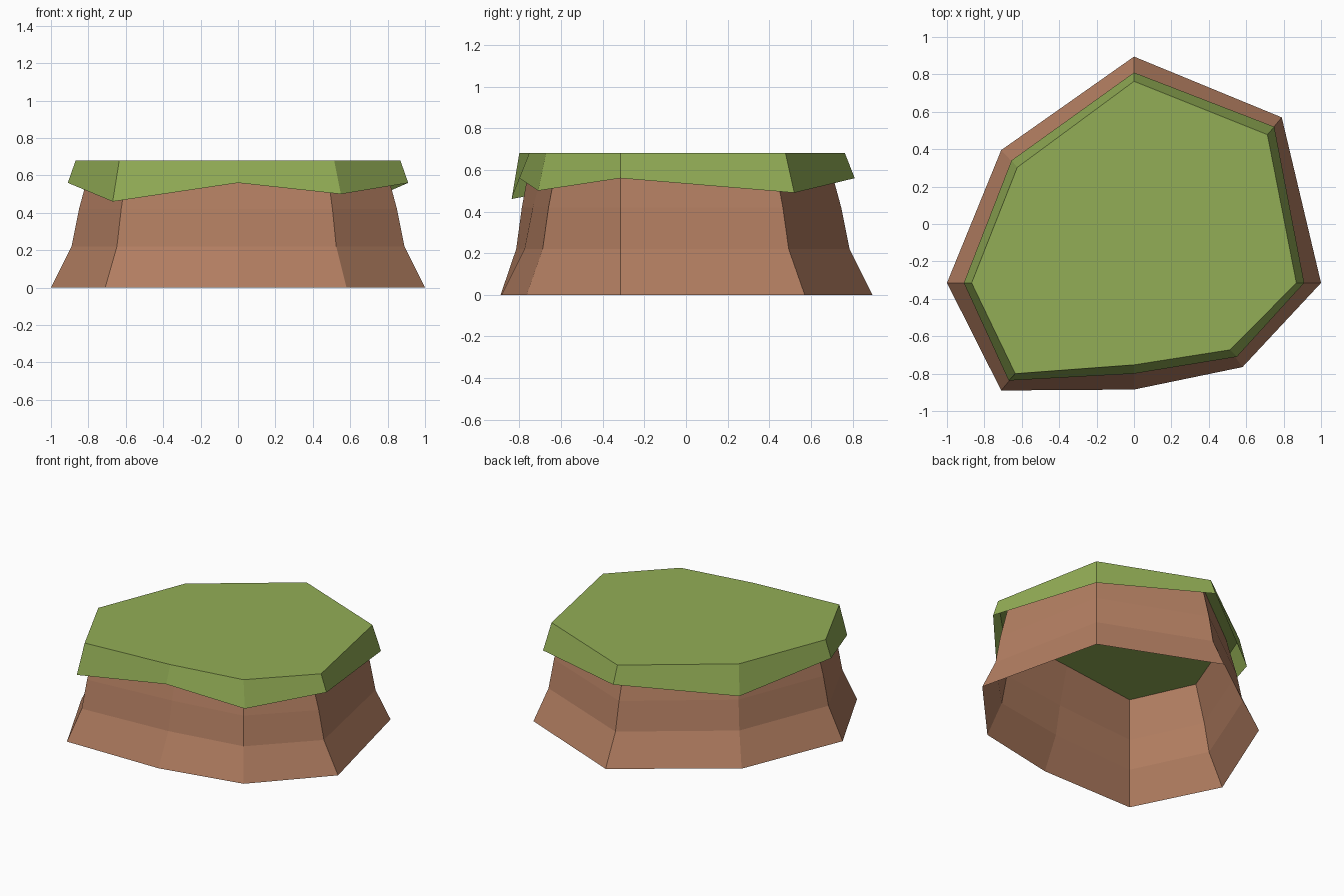
import bpy, bmesh

if "Cube" in bpy.data.objects:
    bpy.data.objects.remove(bpy.data.objects["Cube"])

# Eight-sided cliff footprint, walked counter-clockwise from the right
BASE = [(1.0, -0.315), (0.79, 0.57), (0, 0.895), (-0.71, 0.395),
        (-1.0, -0.315), (-0.71, -0.89), (0, -0.885), (0.58, -0.765)]
# Direction in which each corner moves when the outline tapers
DIRS = [(1, 0), (0.58, 0.7), (0, 1), (-0.65, 0.7),
        (-1, 0), (-0.57, -0.68), (0, -1), (0.5, -0.7)]


def ring(inset, z):
    return [(x - dx * inset, y - dy * inset, z)
            for (x, y), (dx, dy) in zip(BASE, DIRS)]


def material(name, rgb):
    m = bpy.data.materials.new(name)
    m.diffuse_color = (*rgb, 1)
    m.use_nodes = True
    m.node_tree.nodes["Principled BSDF"].inputs["Base Color"].default_value = m.diffuse_color
    return m


def loft(name, rings, mat, cap_top=False):
    bm = bmesh.new()
    rows = [[bm.verts.new(p) for p in r] for r in rings]
    for lo, hi in zip(rows, rows[1:]):
        for i in range(len(lo)):
            j = (i + 1) % len(lo)
            bm.faces.new((lo[i], lo[j], hi[j], hi[i]))
    if cap_top:
        bm.faces.new(rows[-1])
    me = bpy.data.meshes.new(name)
    bm.to_mesh(me)
    bm.free()
    me.materials.append(mat)
    ob = bpy.data.objects.new(name, me)
    bpy.context.collection.objects.link(ob)
    return ob


earth = material("earth brown", (0.455, 0.212, 0.122))
grass = material("grass green", (0.29, 0.42, 0.092))

# Flared cliff wall, open underneath
loft("cliff_wall", [ring(0, 0), ring(0.11, 0.22), ring(0.15, 0.42),
                    ring(0.22, 0.679)], earth)

# Grass cap: flat top with an overhanging lip of uneven height
LIP = [(0.91, -0.315, 0.56), (0.75, 0.52, 0.49), (0, 0.81, 0.56),
       (-0.655, 0.34, 0.475), (-0.91, -0.315, 0.56), (-0.67, -0.837, 0.46),
       (0, -0.80, 0.56), (0.55, -0.71, 0.50)]
loft("grass_cap", [LIP, ring(0.132, 0.68)], grass, cap_top=True)
